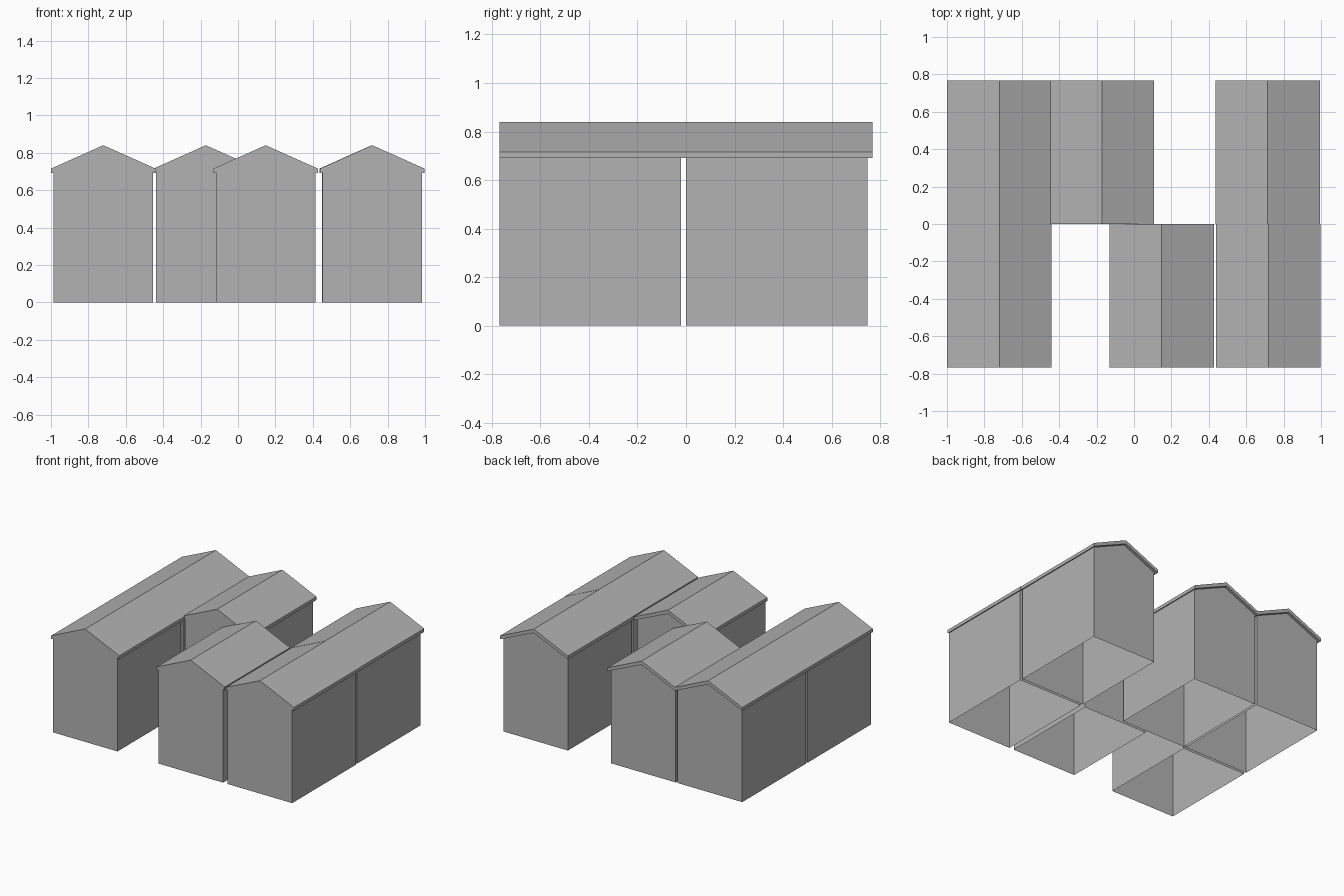
import bpy
import bmesh

cube = bpy.data.objects.get("Cube")
if cube:
    bpy.data.objects.remove(cube, do_unlink=True)

grey = bpy.data.materials.new("plain grey")
grey.use_nodes = True
COLOUR = (0.45, 0.45, 0.45, 1)
grey.diffuse_color = COLOUR
grey.node_tree.nodes["Principled BSDF"].inputs["Base Color"].default_value = COLOUR

WALL_HALF, ROOF_HALF = 0.266, 0.28
EAVE_LOW, EAVE_TOP = 0.69, 0.715
RIDGE_LOW, RIDGE_TOP = 0.812, 0.84
WALL_LEN, ROOF_LEN = 0.747, 0.768
wall_eave = RIDGE_LOW - (RIDGE_LOW - EAVE_LOW) * WALL_HALF / ROOF_HALF


def extrude_profile(name, profile, x, y0, length, open_edges=()):
    """Extrude an x-z outline along y, leaving out the listed outline sides."""
    bm = bmesh.new()
    front = [bm.verts.new((x + px, y0, pz)) for px, pz in profile]
    back = [bm.verts.new((x + px, y0 + length, pz)) for px, pz in profile]
    bm.faces.new(front)
    bm.faces.new(back[::-1])
    n = len(profile)
    for i in range(n):
        if i not in open_edges:
            j = (i + 1) % n
            bm.faces.new((front[j], front[i], back[i], back[j]))
    mesh = bpy.data.meshes.new(name)
    bm.to_mesh(mesh)
    bm.free()
    mesh.materials.append(grey)
    obj = bpy.data.objects.new(name, mesh)
    bpy.context.collection.objects.link(obj)


# Wall shell: open at the floor and under the roof
walls = [(-WALL_HALF, 0), (WALL_HALF, 0), (WALL_HALF, wall_eave),
         (0, RIDGE_LOW), (-WALL_HALF, wall_eave)]
# Roof: bent slab with overhanging eaves
roof = [(-ROOF_HALF, EAVE_LOW), (0, RIDGE_LOW), (ROOF_HALF, EAVE_LOW),
        (ROOF_HALF, EAVE_TOP), (0, RIDGE_TOP), (-ROOF_HALF, EAVE_TOP)]

# Six sheds in two rows; each gable wall is flush with the roof at its front
sheds = {
    "front_right": (-0.72, -0.768), "back_right": (-0.72, 0),
    "back_middle": (-0.172, 0), "front_middle": (0.148, -0.768),
    "front_left": (0.718, -0.768), "back_left": (0.715, 0),
}
for place, (x, y) in sheds.items():
    extrude_profile(place + "_shed_walls", walls, x, y, WALL_LEN, open_edges=(0, 2, 3))
    extrude_profile(place + "_shed_roof", roof, x, y, ROOF_LEN)
